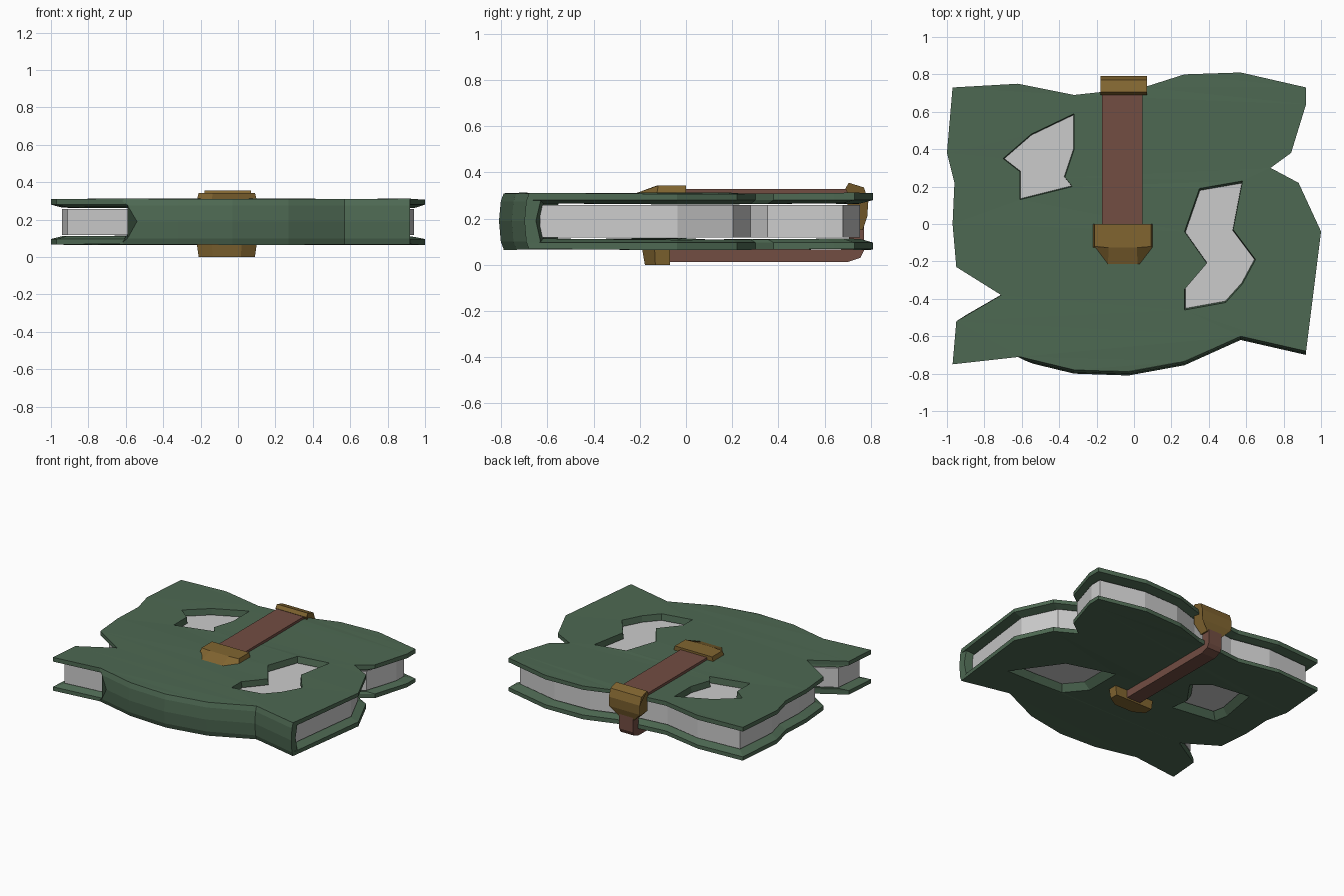
import bpy, bmesh, math
from mathutils import Vector
from mathutils.geometry import tessellate_polygon

if "Cube" in bpy.data.objects:
    bpy.data.objects.remove(bpy.data.objects["Cube"])


def mat(name, rgb):
    m = bpy.data.materials.new(name)
    m.diffuse_color = (*rgb, 1)
    m.use_nodes = True
    m.node_tree.nodes["Principled BSDF"].inputs["Base Color"].default_value = m.diffuse_color
    return m


GREEN = mat("green_cloth", (0.075, 0.14, 0.085))
BROWN = mat("brown_leather", (0.17, 0.075, 0.055))
BRASS = mat("brass", (0.22, 0.13, 0.03))


def make(name, verts, faces, material=None):
    me = bpy.data.meshes.new(name)
    me.from_pydata([tuple(v) for v in verts], [], faces)
    bm = bmesh.new()
    bm.from_mesh(me)
    bmesh.ops.recalc_face_normals(bm, faces=bm.faces)
    bm.to_mesh(me)
    bm.free()
    ob = bpy.data.objects.new(name, me)
    bpy.context.collection.objects.link(ob)
    if material:
        me.materials.append(material)
    return ob


def loft(name, rings, material=None):
    """Closed solid through rings of equal point count."""
    n = len(rings[0])
    verts = [v for r in rings for v in r]
    faces = [(k * n + i, k * n + (i + 1) % n, (k + 1) * n + (i + 1) % n, (k + 1) * n + i)
             for k in range(len(rings) - 1) for i in range(n)]
    faces += [tuple(range(n)), tuple(range((len(rings) - 1) * n, len(rings) * n))]
    return make(name, verts, faces, material)


def inset(loop):
    return [(x * 0.94, y * 0.93) for x, y in loop]


def shrink(loop, k):
    cx = sum(p[0] for p in loop) / len(loop)
    cy = sum(p[1] for p in loop) / len(loop)
    return [(cx + (x - cx) * k, cy + (y - cy) * k) for x, y in loop]


def cover(name, outline, holes, z_out, z_edge, z_in, k):
    """Plate with a thin rim, thicker middle, and holes narrowing inward by k."""
    outer = [outline] + holes
    inner = [inset(outline)] + [shrink(h, k) for h in holes]
    verts, faces, base = [], [], 0
    count = sum(len(l) for l in outer)
    for loops, z in ((outer, z_out), (inner, z_in)):
        off = len(verts)
        pts = [[Vector((x, y, 0)) for x, y in l] for l in loops]
        faces += [tuple(off + i for i in t) for t in tessellate_polygon(pts)]
        verts += [(x, y, z + 0.004 * math.sin(4 * x + 1) * math.cos(3 * y)) for l in loops for x, y in l]
    rim = len(verts)
    verts += [(x, y, z_edge) for x, y in outline]
    for li, l in enumerate(outer):
        n = len(l)
        for i in range(n):
            j = (i + 1) % n
            a, b = base + i, base + j
            if li == 0:
                faces += [(a, b, rim + j, rim + i), (rim + i, rim + j, b + count, a + count)]
            else:
                faces.append((a, b, b + count, a + count))
        base += n
    return make(name, verts, faces, GREEN)


# Tattered outline shared by covers and pages
front = [(-0.61, -0.71), (-0.32, -0.78), (-0.03, -0.79), (0.27, -0.735), (0.57, -0.60), (0.92, -0.68)]
outline = [(-0.97, -0.75)] + front + [
    (1.0, -0.04), (0.88, 0.22), (0.73, 0.30), (0.84, 0.38), (0.92, 0.64), (0.92, 0.73),
    (0.57, 0.81), (0.27, 0.80), (0.05, 0.73), (-0.32, 0.69), (-0.62, 0.75), (-0.97, 0.73),
    (-1.0, 0.38), (-0.96, 0.22), (-0.97, 0.0), (-0.95, -0.23), (-0.71, -0.38), (-0.95, -0.52)]

# Covers with torn holes
top_holes = [
    [(-0.32, 0.59), (-0.55, 0.48), (-0.70, 0.35), (-0.61, 0.28), (-0.61, 0.13),
     (-0.33, 0.20), (-0.37, 0.25), (-0.32, 0.40)],
    [(0.27, -0.46), (0.49, -0.42), (0.58, -0.32), (0.65, -0.19), (0.53, -0.03),
     (0.58, 0.23), (0.35, 0.19), (0.27, -0.04), (0.39, -0.21), (0.27, -0.35)]]
bottom_holes = [
    [(-0.27, 0.25), (-0.39, 0.35), (-0.67, 0.39), (-0.72, 0.10), (-0.70, 0.0), (-0.37, -0.05), (-0.39, 0.08)],
    [(0.77, -0.38), (0.54, -0.06), (0.19, 0.04), (0.19, -0.23), (0.31, -0.37), (0.57, -0.38)]]
cover("top_cover", outline, top_holes, 0.31, 0.28, 0.265, 0.97)
cover("bottom_cover", outline, bottom_holes, 0.067, 0.096, 0.112, 0.80)

# Page block
pages = inset(outline)
loft("pages", [[(x, y, z) for x, y in pages] for z in (0.118, 0.258)])

# Spine wrapped along the front edge, torn at the left end
section = [(0.0, 0.309), (-0.012, 0.275), (-0.02, 0.19), (-0.012, 0.10), (0.0, 0.068),
           (0.05, 0.10), (0.03, 0.19), (0.05, 0.275)]
tear = [-0.02, 0.02, 0.07, 0.02, -0.02, 0.02, 0.07, 0.02]
rings = []
for i, (x, y) in enumerate(front):
    rings.append([(x + (t if i == 0 else 0), y + dy - (t * 0.24 if i == 0 else 0), z)
                  for (dy, z), t in zip(section, tear)])
loft("spine", rings, GREEN)

# Strap: wide piece over the top, narrow piece round the back edge and underneath
top_path = [(-0.05, 0.328), (0.70, 0.328), (0.70, 0.305), (-0.05, 0.305)]
low_path = [(0.77, 0.27), (0.77, 0.06), (0.755, 0.03), (0.70, 0.012), (-0.12, 0.012),
            (-0.12, 0.068), (0.68, 0.066), (0.705, 0.08), (0.705, 0.27)]
loft("top_strap", [[(x, y, z) for y, z in top_path] for x in (-0.17, 0.045)], BROWN)
loft("lower_strap", [[(x, y, z) for y, z in low_path] for x in (-0.11, 0.0)], BROWN)

# Brass clasp on the back edge, tapering down
clasp = [(0.70, 0.31), (0.69, 0.33), (0.705, 0.355), (0.77, 0.335), (0.79, 0.28),
         (0.785, 0.21), (0.765, 0.15), (0.70, 0.15), (0.70, 0.21)]
loft("back_clasp", [[(-0.055 + s * (0.065 if z < 0.2 else 0.125), y, z) for y, z in clasp]
                    for s in (-1, 1)], BRASS)


# Brass buckles at both strap ends
def buckle(name, tip, end, z0, z1, slope):
    mid = tip + (end - tip) * 0.45
    shape = [(-0.16, end), (-0.16, mid), (-0.08, tip), (0.08, tip), (0.16, mid), (0.16, end)]
    low = [(x - 0.06, y, z0) for x, y in shape]
    high = [(x * 0.94 - 0.06, end + (y - end) * (slope if y == tip else 0.95), z1) for x, y in shape]
    loft(name, [low, high], BRASS)


buckle("top_buckle", -0.23, 0.0, 0.305, 0.343, 0.55)
buckle("bottom_buckle", -0.19, -0.07, 0.068, 0.0, 0.9)
